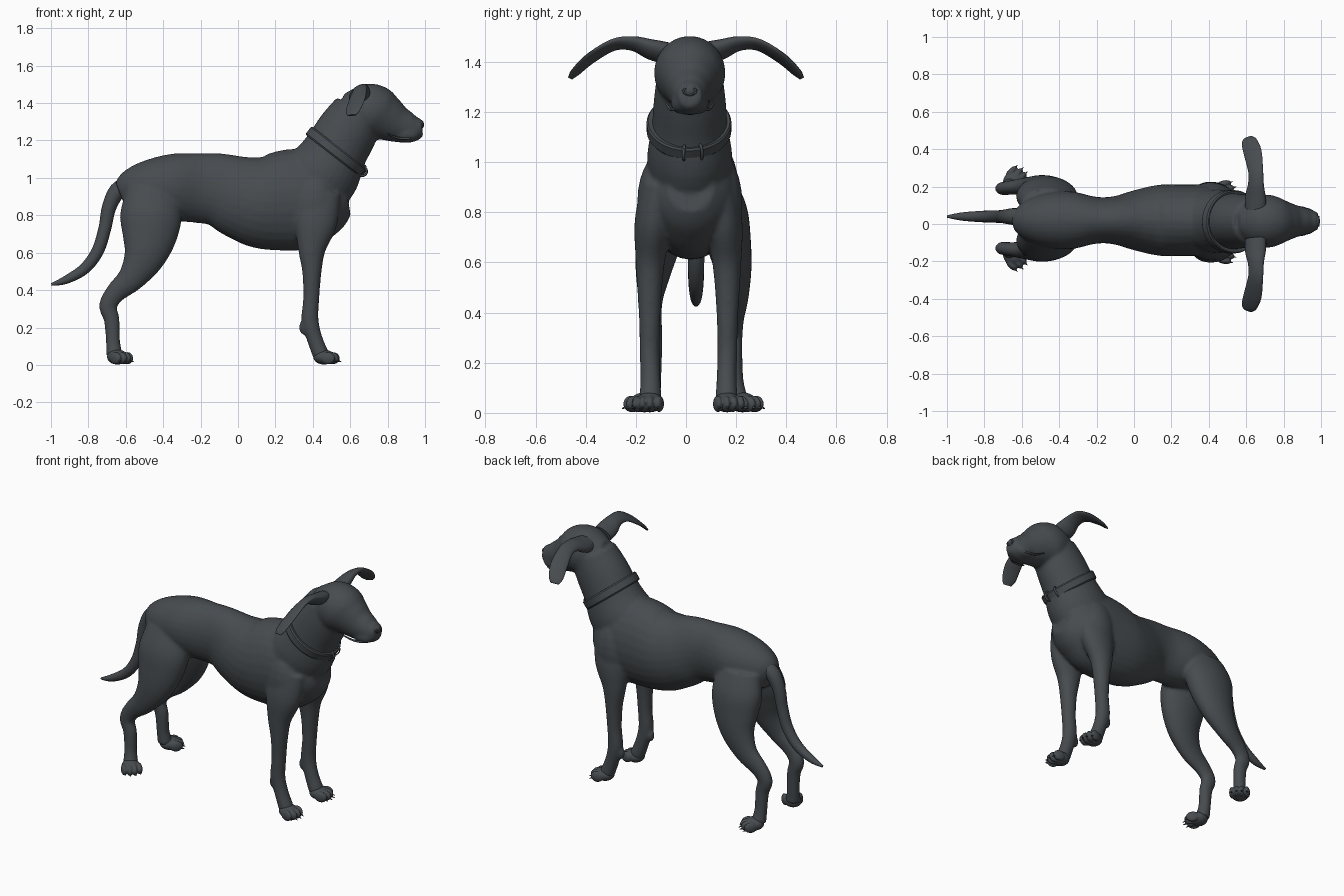
import bpy, bmesh, math
from mathutils import Vector, Matrix

if "Cube" in bpy.data.objects:
    bpy.data.objects.remove(bpy.data.objects["Cube"])

mat = bpy.data.materials.new("charcoal")
mat.use_nodes = True
COLOR = (0.062, 0.071, 0.078, 1)
mat.diffuse_color = COLOR
mat.node_tree.nodes["Principled BSDF"].inputs["Base Color"].default_value = COLOR


def make_object(name, bm, angle=60):
    bmesh.ops.recalc_face_normals(bm, faces=bm.faces)
    mesh = bpy.data.meshes.new(name)
    bm.to_mesh(mesh)
    bm.free()
    obj = bpy.data.objects.new(name, mesh)
    bpy.context.collection.objects.link(obj)
    mesh.materials.append(mat)
    bpy.ops.object.select_all(action="DESELECT")
    obj.select_set(True)
    bpy.context.view_layer.objects.active = obj
    bpy.ops.object.shade_smooth_by_angle(angle=math.radians(angle))
    return obj


def catmull(p, i, t):
    a, b, c, d = (p[max(0, min(len(p) - 1, i + k))] for k in (-1, 0, 1, 2))
    return [0.5 * (2 * q + (r - o) * t + (2 * o - 5 * q + 4 * r - s) * t * t
                   + (3 * q - o - 3 * r + s) * t ** 3) for o, q, r, s in zip(a, b, c, d)]


def loft(bm, stations, lateral=(0, 1, 0), sides=28, steps=5):
    """Stations are x, y, z, lateral radius, other radius."""
    pts = [catmull(stations, i, k / steps) for i in range(len(stations) - 1) for k in range(steps)]
    pts.append(list(stations[-1]))
    rings = []
    for i, p in enumerate(pts):
        tangent = Vector(pts[min(i + 1, len(pts) - 1)][:3]) - Vector(pts[max(i - 1, 0)][:3])
        tangent.normalize()
        lat = Vector(lateral)
        lat = (lat - tangent * lat.dot(tangent)).normalized()
        nor = tangent.cross(lat)
        rings.append([bm.verts.new(Vector(p[:3]) + lat * p[3] * math.cos(a) + nor * p[4] * math.sin(a))
                      for a in (math.tau * j / sides for j in range(sides))])
    for r, s in zip(rings, rings[1:]):
        for j in range(sides):
            k = (j + 1) % sides
            bm.faces.new((r[j], r[k], s[k], s[j]))
    bm.faces.new(rings[0])
    bm.faces.new(rings[-1])


def ellipsoid(bm, center, radii, turn=0):
    m = Matrix.Translation(center) @ Matrix.Rotation(turn, 4, "Z") @ Matrix.Diagonal((*radii, 1))
    bmesh.ops.create_uvsphere(bm, u_segments=20, v_segments=12, radius=1, matrix=m)


def fuse(obj, voxel, rounds):
    rem = obj.modifiers.new("fuse", "REMESH")
    rem.mode = "VOXEL"
    rem.voxel_size = voxel
    rem.use_smooth_shade = True
    smooth = obj.modifiers.new("soften", "SMOOTH")
    smooth.factor = 0.5
    smooth.iterations = rounds


def torus(name, matrix, major, minor):
    bm = bmesh.new()
    rings = [[bm.verts.new(matrix @ Vector(((major + minor * math.cos(b)) * math.cos(a),
                                            (major + minor * math.cos(b)) * math.sin(a),
                                            minor * math.sin(b))))
              for b in (math.tau * j / 8 for j in range(8))]
             for a in (math.tau * i / 28 for i in range(28))]
    for i in range(28):
        for j in range(8):
            r, s, k = rings[i], rings[(i + 1) % 28], (j + 1) % 8
            bm.faces.new((r[j], r[k], s[k], s[j]))
    return make_object(name, bm)


# Torso, neck, head and legs fused into one skin
MID = 0.015
skin = bmesh.new()
torso = [(-.625, .90, .06, .08), (-.57, .92, .11, .125), (-.47, .94, .145, .157),
         (-.34, .95, .155, .18), (-.2, .945, .125, .187), (-.1, .935, .13, .197),
         (.02, .895, .165, .225), (.14, .87, .19, .252), (.3, .883, .192, .272),
         (.42, .885, .185, .25), (.52, .89, .155, .18), (.585, .90, .09, .10)]
loft(skin, [(x, MID + .005, z, w, h) for x, z, w, h in torso])
neck = [(.34, .91, .16, .19), (.45, 1.02, .17, .2), (.52, 1.14, .152, .172),
        (.585, 1.25, .143, .163), (.65, 1.35, .13, .145)]
loft(skin, [(x, MID, z, w, h) for x, z, w, h in neck])
head = [(.55, 1.39, .06, .06), (.61, 1.375, .115, .115), (.68, 1.362, .14, .145),
        (.74, 1.345, .138, .147), (.8, 1.315, .112, .122), (.86, 1.285, .088, .098),
        (.93, 1.265, .068, .077), (.985, 1.268, .045, .048)]
loft(skin, [(x, MID, z, w, h) for x, z, w, h in head])

front_leg = [(.43, .115, .92, .07, .12), (.415, .14, .76, .075, .115), (.395, .152, .62, .06, .075),
             (.395, .155, .5, .05, .052), (.392, .155, .36, .042, .043), (.385, .155, .24, .04, .046),
             (.41, .152, .14, .04, .042), (.445, .152, .05, .045, .045)]
hind_leg = [(-.46, .08, .93, .08, .14), (-.465, .115, .8, .1, .165), (-.475, .14, .68, .09, .145),
            (-.505, .16, .57, .072, .11), (-.57, .17, .465, .05, .075), (-.655, .165, .385, .038, .055),
            (-.695, .16, .315, .036, .048), (-.675, .16, .24, .035, .042),
            (-.668, .165, .12, .036, .038), (-.66, .175, .05, .045, .045)]
for s in (1, -1):
    loft(skin, [(x, .01 + s * y, z, w, d) for x, y, z, w, d in front_leg])
    loft(skin, [(x, .03 + s * y, z, w, d) for x, y, z, w, d in hind_leg])
    # Wrist pads, brows, lips and shoulders
    ellipsoid(skin, (.347, .01 + s * .15, .2), (.02, .022, .04))
    ellipsoid(skin, (.785, MID + s * .07, 1.41), (.035, .04, .026))
    ellipsoid(skin, (.9, MID + s * .04, 1.235), (.07, .036, .042))
    ellipsoid(skin, (.41, MID + s * .12, .84), (.12, .09, .19))
body = make_object("body", skin)
fuse(body, .01, 6)

# Tail
bm = bmesh.new()
tail = [(-.58, .97, .045), (-.645, .93, .045), (-.69, .84, .038), (-.712, .73, .034), (-.75, .61, .033),
        (-.82, .515, .03), (-.92, .455, .022), (-.998, .43, .007)]
loft(bm, [(x, .04, z, r, r) for x, z, r in tail], sides=16)
make_object("tail", bm)


# Paws with toes and claws
def paw(name, x, y, angle):
    place = Matrix.Translation((x, y, 0)) @ Matrix.Rotation(angle, 4, "Z")
    bm, claws = bmesh.new(), bmesh.new()
    ellipsoid(bm, place @ Vector((.015, 0, .042)), (.058, .055, .04), angle)
    for i in (-1.5, -.5, .5, 1.5):
        fwd = .075 - .013 * abs(i)
        ellipsoid(bm, place @ Vector((fwd - .01, .03 * i, .036)), (.04, .018, .033), angle)
        tip = place @ Vector((fwd + .026, .031 * i, .021))
        m = Matrix.Translation(tip) @ Matrix.Rotation(angle, 4, "Z") @ Matrix.Rotation(1.9, 4, "Y")
        bmesh.ops.create_cone(claws, cap_ends=True, segments=8, radius1=.008, radius2=.001,
                              depth=.028, matrix=m)
    fuse(make_object(name + "_paw", bm), .005, 2)
    make_object(name + "_claws", claws)


for s, side in ((1, "left"), (-1, "right")):
    paw(side + "_front", .445, .01 + s * .152, s * .2)
    paw(side + "_hind", -.655, .03 + s * .185, s * .8)

    # Raised, drooping ear
    bm = bmesh.new()
    ear = [(.65, .08, 1.435, .06, .04), (.65, .14, 1.45, .06, .035), (.652, .21, 1.473, .046, .024),
           (.65, .29, 1.468, .044, .016), (.635, .38, 1.415, .05, .012), (.615, .44, 1.36, .042, .01),
           (.61, .462, 1.335, .025, .006)]
    loft(bm, [(x, s * y, z, w, t) for x, y, z, w, t in ear], (1, 0, .5), sides=20)
    make_object(side + "_ear", bm)

    # Eye with eyelid rim
    eye = Vector((.808, MID + s * .072, 1.388))
    bm = bmesh.new()
    ellipsoid(bm, eye, (.018, .02, .015))
    make_object(side + "_eye", bm)
    facing = Vector((.8, s * .55, .25)).to_track_quat("Z", "Y").to_matrix().to_4x4()
    torus(side + "_eyelid", Matrix.Translation(eye + Vector((.006, s * .004, 0))) @ facing
          @ Matrix.Diagonal((1.2, .8, 1, 1)), .017, .005)

    # Nostril and lip line
    torus(side + "_nostril", Matrix.Translation((.989, MID + s * .016, 1.283))
          @ Matrix.Rotation(math.pi / 2, 4, "Y"), .009, .004)
    bm = bmesh.new()
    loft(bm, [(.965, MID + s * .02, 1.225, .006, .006), (.92, MID + s * .066, 1.212, .006, .006),
              (.86, MID + s * .078, 1.212, .006, .006), (.8, MID + s * .095, 1.235, .004, .004)],
         (0, 0, 1), sides=8)
    make_object(side + "_lip", bm)

# Nose
bm = bmesh.new()
ellipsoid(bm, (.968, MID, 1.285), (.027, .036, .028))
make_object("nose", bm)

# Collar band, leaning with the neck
tilt = Matrix.Translation((.522, .012, 1.142)) @ Matrix.Rotation(.66, 4, "Y")
bm = bmesh.new()
section = [(-.012, -.024), (.006, -.028), (.012, -.02), (.012, .02), (.006, .028), (-.012, .024)]
rings = [[bm.verts.new(tilt @ Vector(((.172 + r) * math.cos(a), (.157 + r) * math.sin(a), h)))
          for r, h in section] for a in (math.tau * i / 64 for i in range(64))]
for i, r in enumerate(rings):
    s = rings[(i + 1) % len(rings)]
    for j in range(len(section)):
        k = (j + 1) % len(section)
        bm.faces.new((r[j], r[k], s[k], s[j]))
make_object("collar", bm, 35)

# Collar loops and hanging ring
for i, a in enumerate((-.12, .3)):
    at = Matrix.Translation((.174 * math.cos(a), .159 * math.sin(a), 0)) @ Matrix.Rotation(a, 4, "Z")
    torus("collar_loop_%d" % i, tilt @ at @ Matrix.Rotation(math.pi / 2, 4, "X")
          @ Matrix.Diagonal((.55, 1, 1, 1)), .034, .006)
torus("tag_ring", Matrix.Translation((.665, -.01, 1.035)) @ Matrix.Rotation(math.pi / 2, 4, "X"), .024, .006)
